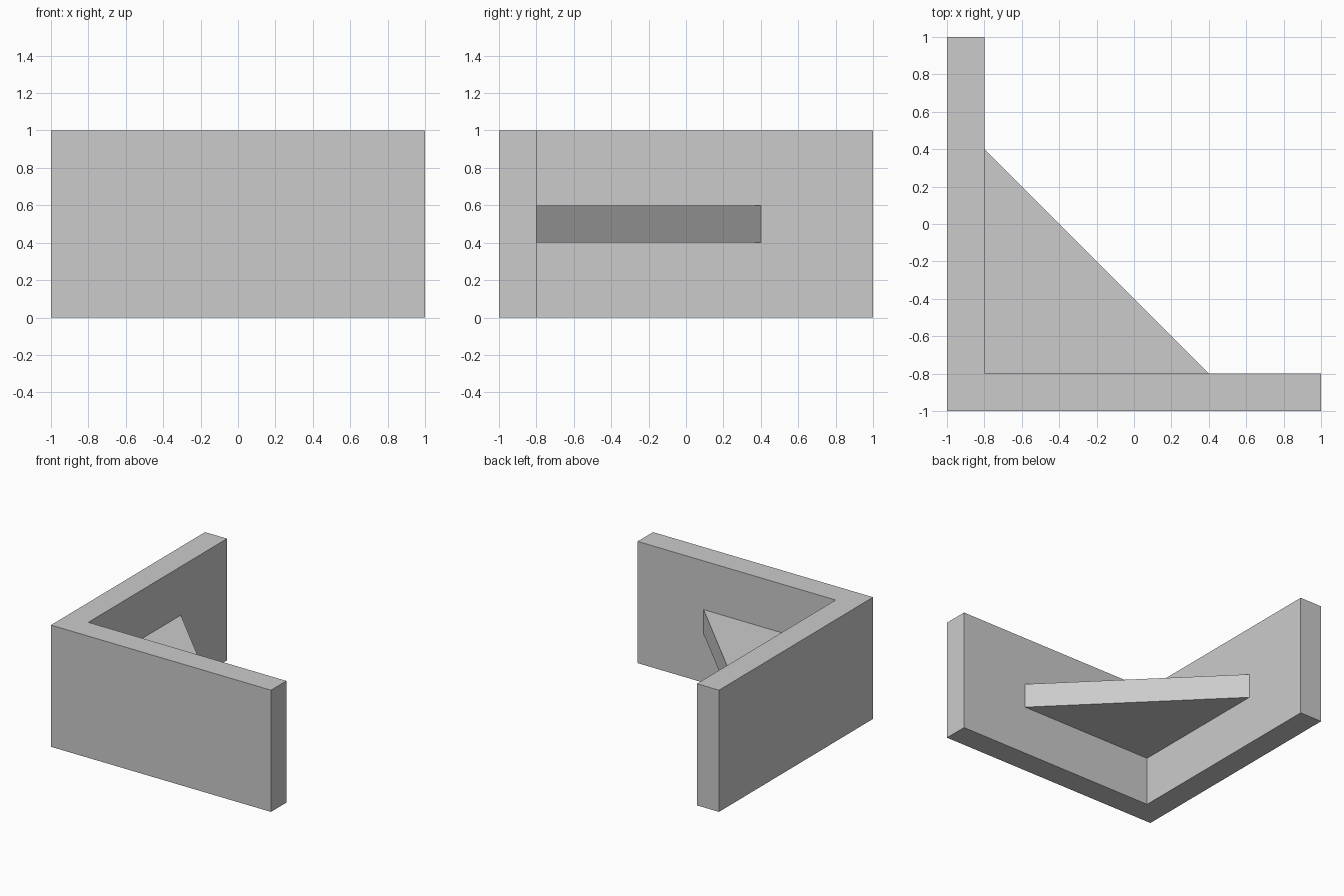
import bpy
import bmesh

cube = bpy.data.objects.get("Cube")
if cube:
    bpy.data.objects.remove(cube, do_unlink=True)

grey = bpy.data.materials.new("plain_grey")
grey.use_nodes = True
colour = (0.6, 0.6, 0.6, 1)
grey.diffuse_color = colour
grey.node_tree.nodes["Principled BSDF"].inputs["Base Color"].default_value = colour


def prism(name, outline, bottom, top):
    """Extrude a flat outline (x, y) from bottom to top."""
    bm = bmesh.new()
    face = bm.faces.new([bm.verts.new((x, y, bottom)) for x, y in outline])
    result = bmesh.ops.extrude_face_region(bm, geom=[face])
    raised = [v for v in result["geom"] if isinstance(v, bmesh.types.BMVert)]
    bmesh.ops.translate(bm, verts=raised, vec=(0, 0, top - bottom))
    bmesh.ops.recalc_face_normals(bm, faces=bm.faces)
    mesh = bpy.data.meshes.new(name)
    bm.to_mesh(mesh)
    bm.free()
    mesh.materials.append(grey)
    obj = bpy.data.objects.new(name, mesh)
    bpy.context.collection.objects.link(obj)
    return obj


half = 1.0     # half the wall length
inner = -0.8   # inside faces of both walls
reach = 0.4    # where the brace meets each wall

# Two upright walls joined in an L
prism("corner_walls", [(-half, -half), (half, -half), (half, inner),
                       (inner, inner), (inner, half), (-half, half)], 0, 1)

# Triangular brace across the inside corner
prism("corner_brace", [(inner, inner), (reach, inner), (inner, reach)], 0.4, 0.6)
